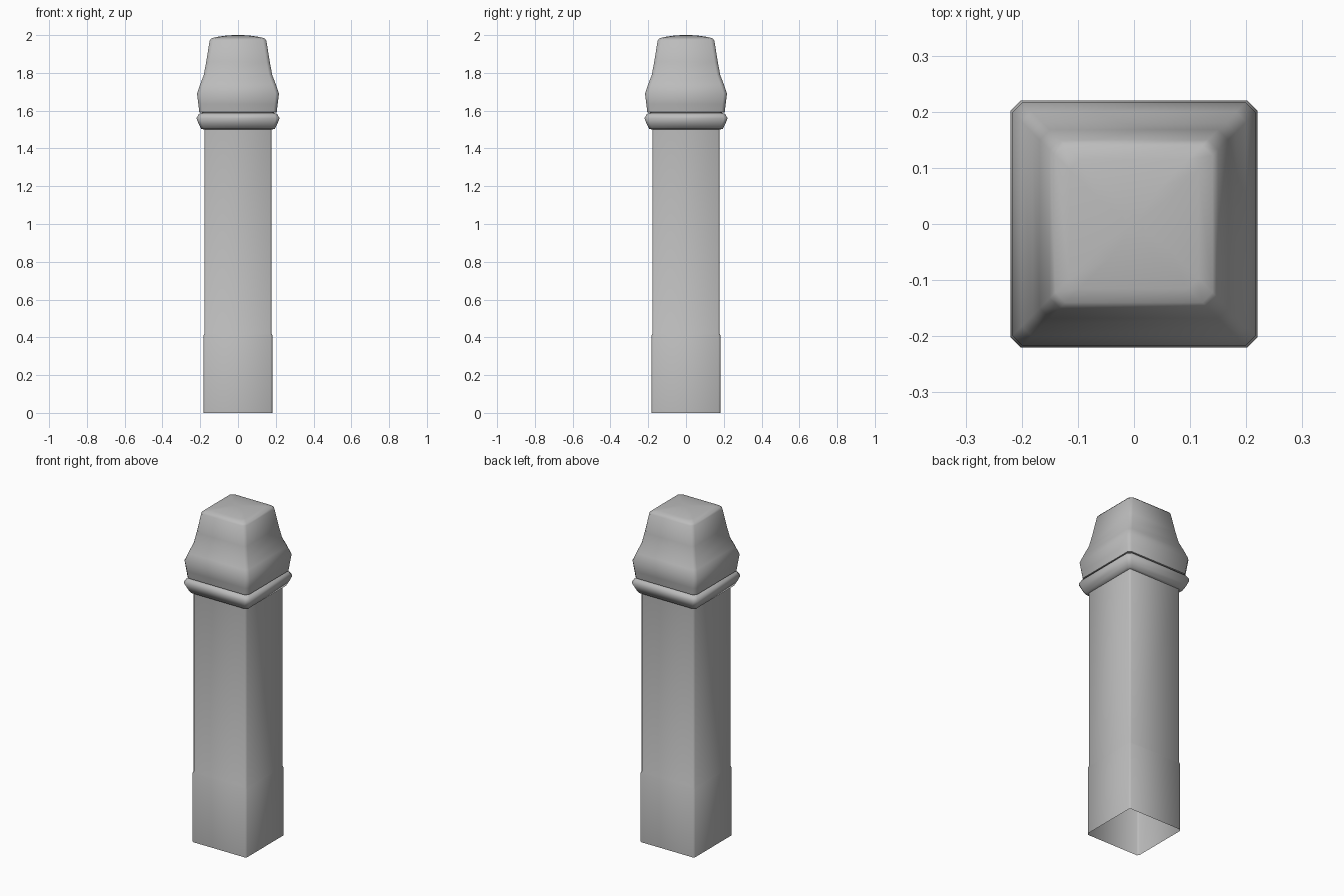
import bpy, bmesh

if "Cube" in bpy.data.objects:
    bpy.data.objects.remove(bpy.data.objects["Cube"])

grey = bpy.data.materials.new("stone_grey")
grey.use_nodes = True
colour = (0.5, 0.5, 0.5, 1)
grey.diffuse_color = colour
grey.node_tree.nodes["Principled BSDF"].inputs["Base Color"].default_value = colour


def square_loft(name, profile, chamfer, close_top=False):
    """Stack chamfered square rings given as (half width, height)."""
    bm = bmesh.new()
    rings = []
    for w, z in profile:
        c = w - min(chamfer, w * 0.3)
        corners = [(w, -c), (w, c), (c, w), (-c, w), (-w, c), (-w, -c), (-c, -w), (c, -w)]
        rings.append([bm.verts.new((x, y, z)) for x, y in corners])
    for low, high in zip(rings, rings[1:]):
        for i in range(8):
            j = (i + 1) % 8
            bm.faces.new((low[i], low[j], high[j], high[i]))
    if close_top:
        bm.faces.new(rings[-1])
    mesh = bpy.data.meshes.new(name)
    bm.to_mesh(mesh)
    bm.free()
    mesh.materials.append(grey)
    obj = bpy.data.objects.new(name, mesh)
    bpy.context.collection.objects.link(obj)
    bpy.ops.object.select_all(action="DESELECT")
    obj.select_set(True)
    bpy.context.view_layer.objects.active = obj
    bpy.ops.object.shade_smooth_by_angle(angle=1.05)
    return obj


# Plain shaft, open underneath
square_loft("shaft", [(0.182, 0), (0.182, 0.41), (0.178, 0.42), (0.178, 1.51)], 0.01)

# Rounded collar band with a recessed neck above it
square_loft("collar", [(0.175, 1.5), (0.195, 1.503), (0.207, 1.527), (0.22, 1.56),
                       (0.207, 1.583), (0.19, 1.588), (0.19, 1.6)], 0.018)

# Swelling cap with a gently domed top
square_loft("cap", [(0.185, 1.588), (0.205, 1.592), (0.21, 1.635), (0.217, 1.69),
                    (0.2, 1.74), (0.181, 1.79), (0.168, 1.86), (0.15, 1.972),
                    (0.14, 1.983), (0.115, 1.99), (0.06, 1.998), (0.02, 2.0)],
            0.018, close_top=True)
